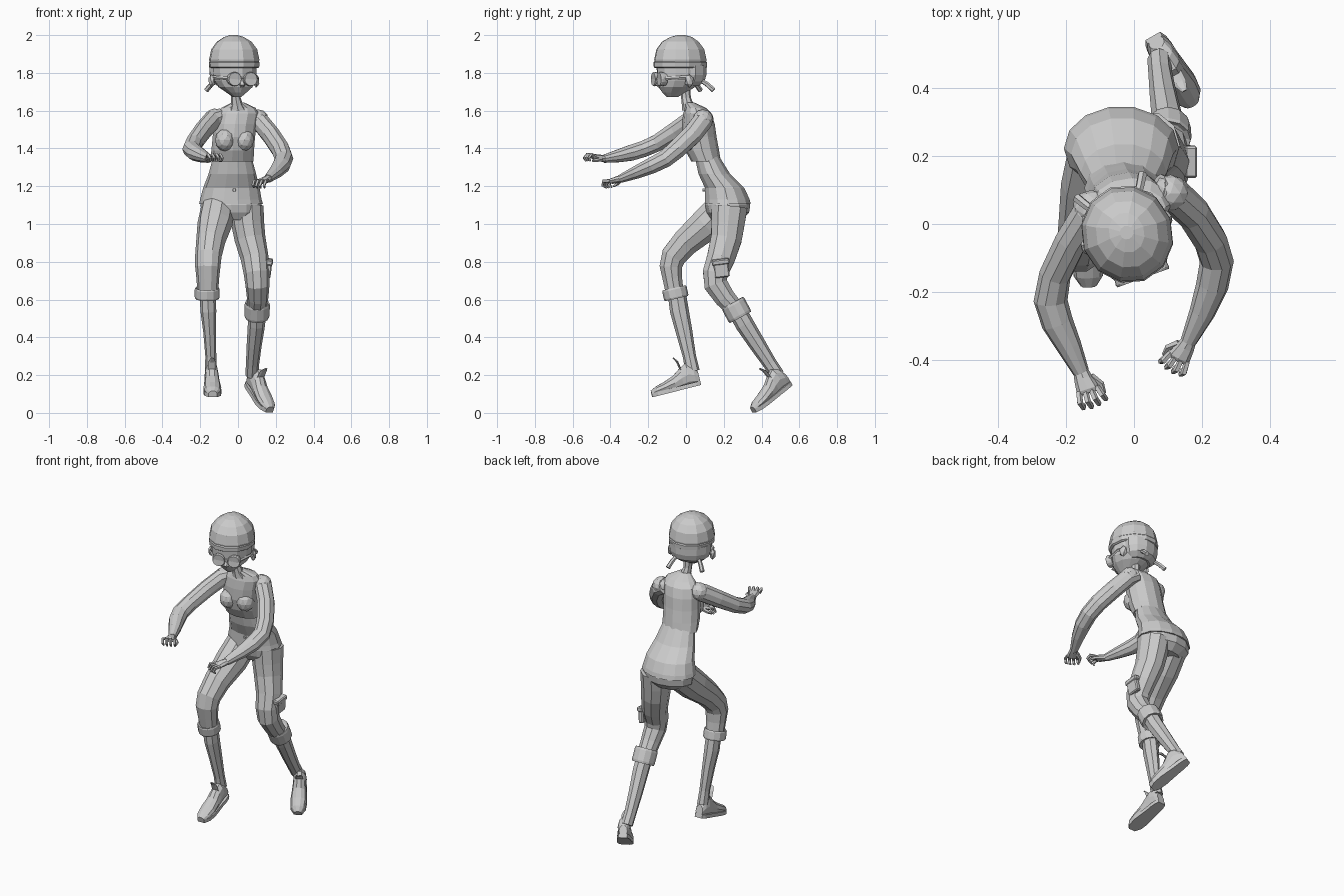
import bpy, bmesh, math
from mathutils import Vector, Matrix

X, Z = Vector((1, 0, 0)), Vector((0, 0, 1))
HEAD = Matrix.Translation((-.02, -.03, 0)) @ Matrix.Rotation(math.radians(20), 4, 'Z')


def finish(name, bm, matrix=None):
    bmesh.ops.recalc_face_normals(bm, faces=bm.faces)
    if matrix:
        bm.transform(matrix)
    mesh = bpy.data.meshes.new(name)
    bm.to_mesh(mesh)
    bm.free()
    ob = bpy.data.objects.new(name, mesh)
    bpy.context.collection.objects.link(ob)
    return ob


# Skin elliptical rings (x, y, z, rx[, ry]) along a path
def loft(name, rings, sides=10, axis=None, side=X, phase=0, matrix=None):
    bm, loops = bmesh.new(), []
    pts = [Vector(r[:3]) for r in rings]
    for i, r in enumerate(rings):
        t = axis or (pts[min(i + 1, len(pts) - 1)] - pts[max(i - 1, 0)]).normalized()
        u = (side - t * side.dot(t)).normalized()
        v = t.cross(u)
        ring = []
        for k in range(sides):
            a = 2 * math.pi * k / sides + phase
            ring.append(bm.verts.new(pts[i] + u * math.cos(a) * r[3] + v * math.sin(a) * r[-1]))
        loops.append(ring)
    for a, b in zip(loops, loops[1:]):
        for k in range(sides):
            n = (k + 1) % sides
            bm.faces.new((a[k], a[n], b[n], b[k]))
    bm.faces.new(loops[0])
    bm.faces.new(loops[-1])
    return finish(name, bm, matrix)


def blob(name, pos, size, matrix=None, sub=2):
    bm = bmesh.new()
    bmesh.ops.create_icosphere(bm, subdivisions=sub, radius=1)
    bm.transform(Matrix.Translation(pos) @ Matrix.Diagonal((*size, 1)))
    return finish(name, bm, matrix)


# Head, built facing -y and then turned
loft("face", [(0, 0, 1.86, .12, .13), (0, 0, 1.80, .118, .128), (0, -.005, 1.76, .113, .122),
              (0, -.02, 1.725, .09, .10), (0, -.035, 1.695, .05, .065), (0, -.045, 1.672, .02, .03)],
     12, Z, matrix=HEAD)
loft("hair_cap", [(0, 0, 1.83, .125, .136), (0, 0, 1.87, .134, .142), (0, 0, 1.925, .122, .13),
                  (0, 0, 1.965, .092, .10), (0, .005, 1.99, .052, .06), (0, .005, 2.0, .02, .02)],
     12, Z, matrix=HEAD)
loft("hair_band", [(0, 0, 1.825, .124, .136), (0, 0, 1.83, .132, .145), (0, 0, 1.855, .135, .146),
                   (0, 0, 1.862, .128, .14)], 12, Z, matrix=HEAD)
loft("hair_back", [(0, .04, 1.84, .126, .098), (0, .04, 1.79, .122, .098), (0, .04, 1.755, .11, .088),
                   (0, .035, 1.73, .08, .06)], 12, Z, matrix=HEAD)
loft("nose", [(0, -.11, 1.765, .012), (0, -.127, 1.735, .016), (0, -.115, 1.722, .008)], 5, Z, matrix=HEAD)
loft("goggle_bridge", [(-.02, -.125, 1.772, .006), (.02, -.125, 1.772, .006)], 6, X, Z, matrix=HEAD)
for s in (-1, 1):
    loft("goggle_lens", [(s * .045, -.1, 1.767, .034), (s * .045, -.13, 1.767, .038),
                         (s * .045, -.137, 1.767, .035), (s * .045, -.131, 1.767, .03)], 16, matrix=HEAD)
    loft("goggle_strap", [(s * .075, -.115, 1.77, .006, .01), (s * .118, -.04, 1.775, .006, .01),
                          (s * .12, 0, 1.775, .006, .01)], 4, matrix=HEAD)
    blob("ear", (s * .125, .005, 1.757), (.018, .026, .036), HEAD, 1)
    loft("pigtail", [(s * .07, .10, 1.755, .012), (s * .085, .122, 1.738, .013),
                     (s * .102, .15, 1.708, .014)], 6, matrix=HEAD)

# Neck and torso
loft("neck", [(-.015, -.005, 1.73, .026), (-.012, 0, 1.67, .026), (-.005, .01, 1.63, .032),
              (0, .03, 1.6, .05)], 8, Z)
loft("upper_torso", [(0, .018, 1.642, .035, .028), (.003, .05, 1.615, .09, .055),
                     (-.005, .06, 1.585, .115, .075), (-.015, .065, 1.53, .115, .087),
                     (-.022, .07, 1.46, .112, .092), (-.028, .085, 1.39, .113, .09),
                     (-.032, .107, 1.33, .114, .078), (-.032, .107, 1.332, .1, .066)], 12, Z)
for s in (-1, 1):
    blob("bust", (-.018 + s * .052, .018 + s * .01, 1.445), (.052, .056, .06))
loft("waist", [(-.03, .11, 1.36, .1, .066), (-.03, .15, 1.265, .126, .086),
               (-.035, .205, 1.19, .15, .107), (-.038, .219, 1.13, .163, .121),
               (-.037, .222, 1.105, .169, .124), (-.037, .222, 1.107, .15, .11)], 14, Z)
loft("pelvis", [(-.036, .21, 1.16, .145, .1), (-.036, .22, 1.1, .162, .12),
                (-.034, .222, 1.06, .16, .112), (-.034, .215, 1.02, .11, .08)], 12, Z)
loft("fly_button", [(-.02, .105, 1.18, .01), (-.02, .088, 1.18, .008)], 6)

# Trouser legs and shins
loft("right_trouser_leg", [(-.105, .205, 1.09, .09, .095), (-.122, .11, 1.0, .093, .092),
                           (-.145, .0, .905, .077, .077), (-.157, -.065, .83, .07, .07),
                           (-.16, -.08, .775, .067, .063), (-.16, -.072, .71, .06, .054),
                           (-.16, -.06, .64, .055, .05)])
loft("left_trouser_leg", [(.045, .23, 1.09, .09, .1), (.052, .222, 1.0, .087, .092),
                          (.064, .213, .92, .082, .086), (.088, .185, .82, .074, .078),
                          (.098, .155, .74, .068, .07), (.103, .158, .68, .064, .066),
                          (.104, .205, .61, .057, .058), (.1, .25, .56, .052, .052)])


def cuff(name, a, b, r):
    a, b = Vector(a), Vector(b)
    loft(name, [(*a.lerp(b, f), r * k) for f, k in ((.1, .75), (0, .95), (.15, 1), (.85, 1), (1, .95), (.9, .7))],
         12, (b - a).normalized())


cuff("right_cuff", (-.163, -.063, .662), (-.163, -.05, .605), .066)
cuff("left_cuff", (.102, .246, .584), (.1, .288, .506), .067)
loft("right_shin", [(-.16, -.05, .64, .043, .048), (-.157, -.035, .54, .042, .05),
                    (-.15, -.01, .43, .034, .044), (-.144, .018, .3, .029, .035),
                    (-.143, .035, .22, .032, .038)], 8)
loft("left_shin", [(.1, .255, .57, .048, .048), (.098, .31, .47, .046, .05),
                   (.086, .38, .36, .04, .044), (.077, .445, .26, .035, .037),
                   (.074, .485, .2, .035, .037)], 8)

# Cargo pocket on the outer thigh
tilt = Matrix.Translation((.162, .187, .765)) @ Matrix.Rotation(.12, 4, 'X') @ Matrix.Rotation(.12, 4, 'Y')
for name, z, size in (("pocket", -.01, (.03, .08, .075)), ("pocket_flap", .035, (.037, .094, .03))):
    bm = bmesh.new()
    bmesh.ops.create_cube(bm, size=1)
    bm.transform(Matrix.Translation((0, 0, z)) @ Matrix.Diagonal((*size, 1)))
    bmesh.ops.bevel(bm, geom=bm.edges[:], offset=.006, segments=1, affect='EDGES')
    finish(name, bm, tilt)


# Shoe from heel to toe: upper, sole and tongue
def shoe(side_name, heel, toe):
    heel, toe = Vector(heel), Vector(toe)
    f = (toe - heel).normalized()
    side = f.cross(Z).normalized()
    up = side.cross(f)
    n = (toe - heel).length
    prof = [(0, .024, .075), (.08, .033, .115), (.2, .037, .135), (.34, .038, .115), (.5, .042, .085),
            (.7, .047, .065), (.88, .042, .052), (1, .022, .036)]
    loft(side_name + "_shoe", [(*(heel + f * n * d + up * h * .52), w, h * .48) for d, w, h in prof],
         10, f, side)
    loft(side_name + "_sole", [(*(heel + f * n * d + up * .011), w * 1.45, .0155) for d, w, h in prof],
         4, f, side, math.pi / 4)
    base = heel + f * n * .32 + up * .1
    loft(side_name + "_tongue", [(*base, .022, .006), (*(base + up * .05 + f * .008), .02, .006),
                                 (*(base + up * .075 + f * .024), .008, .004)], 6, None, side)


shoe("right", (-.142, .08, .148), (-.133, -.178, .083))
shoe("left", (.055, .552, .148), (.165, .362, .003))

# Arms
loft("right_arm", [(-.09, .055, 1.565, .045, .05), (-.135, .03, 1.55, .05, .054),
                   (-.185, -.05, 1.495, .048, .052), (-.232, -.15, 1.43, .047, .047),
                   (-.245, -.225, 1.397, .05, .045), (-.225, -.29, 1.377, .047, .044),
                   (-.19, -.36, 1.36, .037, .035), (-.155, -.435, 1.345, .024, .022)])
loft("left_arm", [(.07, .1, 1.565, .045, .05), (.118, .085, 1.54, .05, .055),
                  (.175, .03, 1.47, .05, .055), (.225, -.05, 1.395, .05, .052),
                  (.243, -.11, 1.345, .05, .048), (.23, -.18, 1.31, .048, .045),
                  (.2, -.26, 1.275, .038, .036), (.16, -.345, 1.24, .024, .023)])
for s, pos in ((-1, (-.125, .045, 1.56)), (1, (.107, .09, 1.555))):
    blob("shoulder", pos, (.055, .055, .052))


# Hand with curled fingers and thumb, d is the pointing direction
def hand(name, wrist, d, inward):
    w, d = Vector(wrist), Vector(d).normalized()
    side = d.cross(Z).normalized() * inward
    up = side.cross(d) * inward
    at = lambda a, b, c: w + d * a + side * b + up * c
    loft(name + "_palm", [(*at(-.015, 0, 0), .02), (*at(.02, 0, .002), .027, .018),
                          (*at(.055, .003, .004), .034, .016), (*at(.066, .003, .004), .028, .01)],
         8, d, side)
    for i in range(4):
        b, k = -.024 + i * .018, (.92, 1, .95, .8)[i]
        loft(name + "_finger", [(*at(.055, b, .006), .0095), (*at(.06 + .03 * k, b * 1.3, .014), .0095),
                                (*at(.06 + .046 * k, b * 1.3 + .006, -.006), .008),
                                (*at(.06 + .034 * k, b * 1.2 + .008, -.022), .005)], 5, None, side)
    loft(name + "_thumb", [(*at(.02, .022, -.004), .012), (*at(.05, .045, -.012), .01),
                           (*at(.078, .046, -.018), .006)], 5, None, side)


hand("right_hand", (-.155, -.435, 1.345), (.035, -.11, .012), -1)
hand("left_hand", (.16, -.345, 1.24), (-.045, -.085, -.03), 1)
